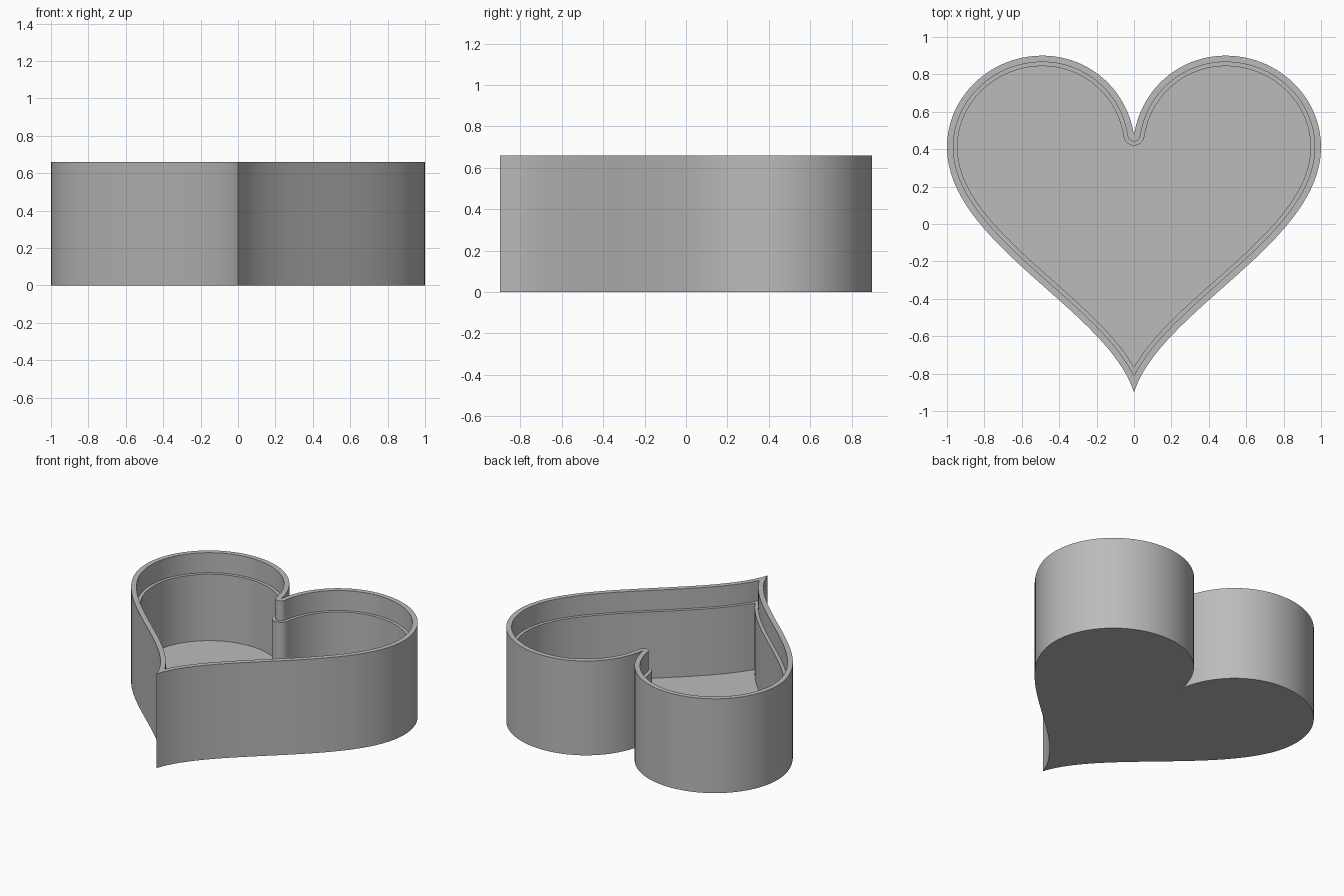
import bpy, bmesh, math
from mathutils import Vector

if "Cube" in bpy.data.objects:
    bpy.data.objects.remove(bpy.data.objects["Cube"])

HEIGHT, LEDGE_Z, FLOOR_Z = 0.66, 0.52, 0.055
RIM, WALL = 0.034, 0.056

# Right half of the heart: notch -> lobe top -> side -> tip
CURVES = [
    [(0, 0.475), (0.04, 0.73), (0.25, 0.9), (0.49, 0.9)],
    [(0.49, 0.9), (0.77, 0.9), (1, 0.68), (1, 0.41)],
    [(1, 0.41), (1, -0.1), (0.14, -0.46), (0, -0.9)],
]


def offset_point(curve, t, dist):
    """Point on a Bezier curve, moved inward by dist."""
    a, b, c, d = (Vector(p) for p in curve)
    s = 1 - t
    point = a * s**3 + b * 3 * s * s * t + c * 3 * s * t * t + d * t**3
    tangent = ((b - a) * s * s + (c - b) * 2 * s * t + (d - c) * t * t).normalized()
    return point + Vector((tangent.y, -tangent.x)) * dist


def half_outline(dist, steps=32):
    # Rounded corner around the notch
    first = offset_point(CURVES[0], 0, dist)
    notch = Vector(CURVES[0][0])
    end_angle = math.atan2(first.y - notch.y, first.x)
    points = []
    for i in range(8):
        angle = -math.pi / 2 + (end_angle + math.pi / 2) * i / 8
        points.append(notch + Vector((math.cos(angle), math.sin(angle))) * dist)
    # Find where the inset curve meets the centre line at the tip
    low, high = 0.5, 1.0
    for _ in range(40):
        mid = (low + high) / 2
        if offset_point(CURVES[2], mid, dist).x > 0:
            low = mid
        else:
            high = mid
    for curve, end in zip(CURVES, (1, 1, low)):
        points += [offset_point(curve, end * i / steps, dist) for i in range(steps)]
    points.append(Vector((0, offset_point(CURVES[2], low, dist).y)))
    points[0].x = 0
    return points


def ring(bm, dist, z):
    right = half_outline(dist)
    loop = right + [Vector((-p.x, p.y)) for p in right[-2:0:-1]]
    return [bm.verts.new((p.x, p.y, z)) for p in loop]


# Heart tray: outer wall, rim, recessed ledge, inner wall and floor
bm = bmesh.new()
rings = [ring(bm, dist, z) for dist, z in (
    (0, 0), (0, HEIGHT), (RIM, HEIGHT), (RIM, LEDGE_Z), (WALL, LEDGE_Z), (WALL, FLOOR_Z))]
for lower, upper in zip(rings, rings[1:]):
    for i in range(len(lower)):
        j = (i + 1) % len(lower)
        bm.faces.new((lower[i], lower[j], upper[j], upper[i]))
bm.faces.new(rings[0])
bm.faces.new(rings[-1])
bmesh.ops.remove_doubles(bm, verts=bm.verts, dist=0.0001)
bmesh.ops.recalc_face_normals(bm, faces=bm.faces)

mesh = bpy.data.meshes.new("heart_tray")
bm.to_mesh(mesh)
bm.free()
tray = bpy.data.objects.new("heart_tray", mesh)
bpy.context.collection.objects.link(tray)

# Plain grey finish
grey = bpy.data.materials.new("plain_grey")
grey.use_nodes = True
grey.diffuse_color = (0.5, 0.5, 0.5, 1)
grey.node_tree.nodes["Principled BSDF"].inputs["Base Color"].default_value = (0.5, 0.5, 0.5, 1)
mesh.materials.append(grey)

bpy.context.view_layer.objects.active = tray
tray.select_set(True)
bpy.ops.object.shade_smooth_by_angle(angle=math.radians(30))
